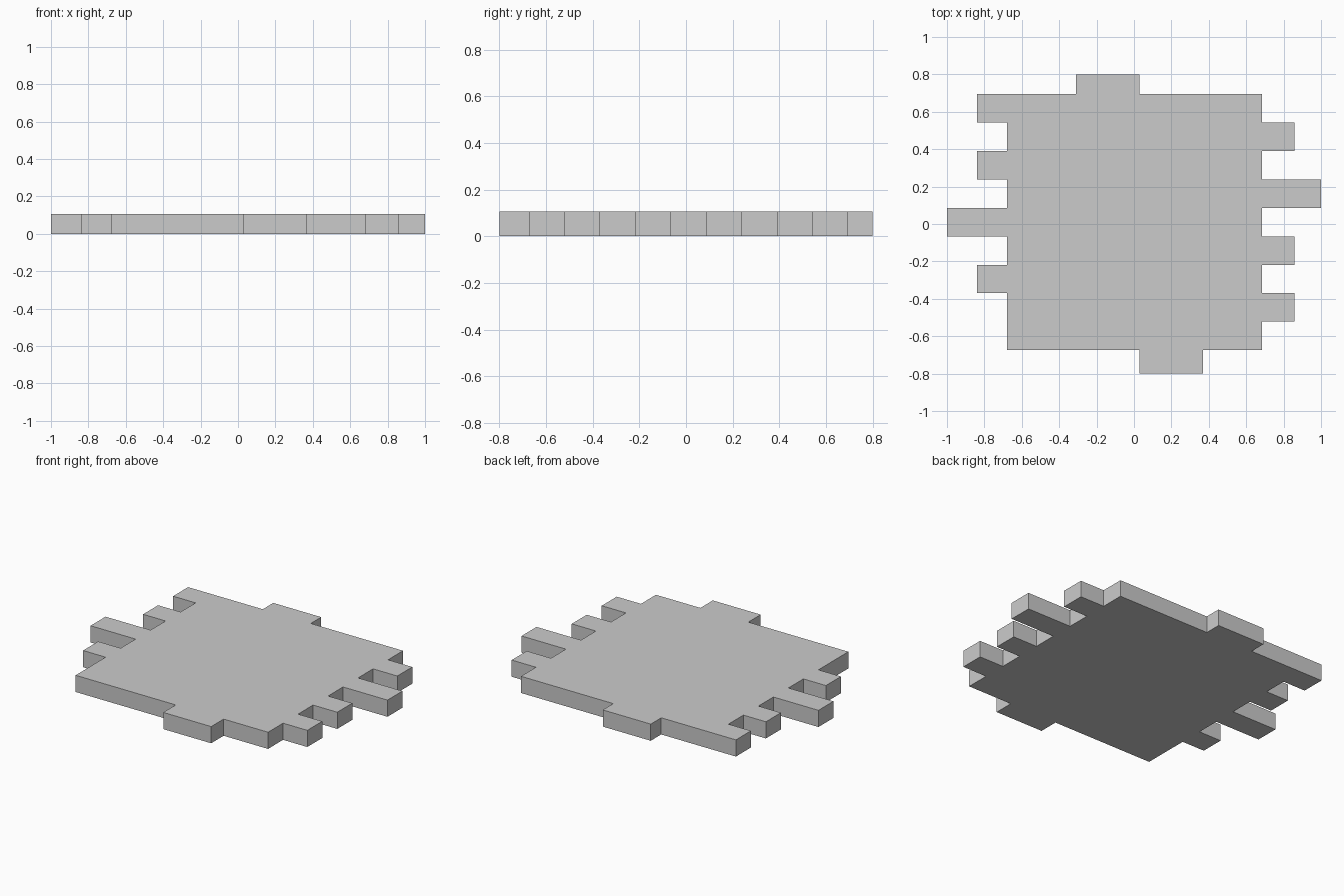
import bpy
import bmesh

if "Cube" in bpy.data.objects:
    bpy.data.objects.remove(bpy.data.objects["Cube"])

TOP, PITCH, HEIGHT = 0.694, 0.152, 0.107
ROWS = 9
BOTTOM = TOP - ROWS * PITCH

# How far each row of the plate reaches, from back to front
L, R = -0.68, 0.685
left = [-0.84, L, -0.84, L, -1.0, L, -0.84, L, L]
right = [R, 0.857, R, 1.0, R, 0.857, R, 0.857, R]


def stepped_edge(reach):
    """Points down one toothed side, with a corner only where the reach changes."""
    pts = [(reach[0], TOP)]
    for i in range(1, ROWS):
        if reach[i] != reach[i - 1]:
            y = TOP - i * PITCH
            pts += [(reach[i - 1], y), (reach[i], y)]
    return pts + [(reach[-1], BOTTOM)]


# Closed outline: left teeth, front tab, right teeth, back tab
front_tab = [(0.03, BOTTOM), (0.03, -0.8), (0.37, -0.8), (0.37, BOTTOM)]
back_tab = [(0.03, TOP), (0.03, 0.8), (-0.31, 0.8), (-0.31, TOP)]
outline = stepped_edge(left) + front_tab + stepped_edge(right)[::-1] + back_tab

# Extrude the outline into a flat plate
bm = bmesh.new()
base = bm.faces.new([bm.verts.new((x, y, 0)) for x, y in outline])
ext = bmesh.ops.extrude_face_region(bm, geom=[base], use_keep_orig=True)
top_verts = [g for g in ext["geom"] if isinstance(g, bmesh.types.BMVert)]
bmesh.ops.translate(bm, vec=(0, 0, HEIGHT), verts=top_verts)
bmesh.ops.recalc_face_normals(bm, faces=bm.faces[:])

mesh = bpy.data.meshes.new("toothed_plate")
bm.to_mesh(mesh)
bm.free()
bpy.context.collection.objects.link(bpy.data.objects.new("toothed_plate", mesh))
